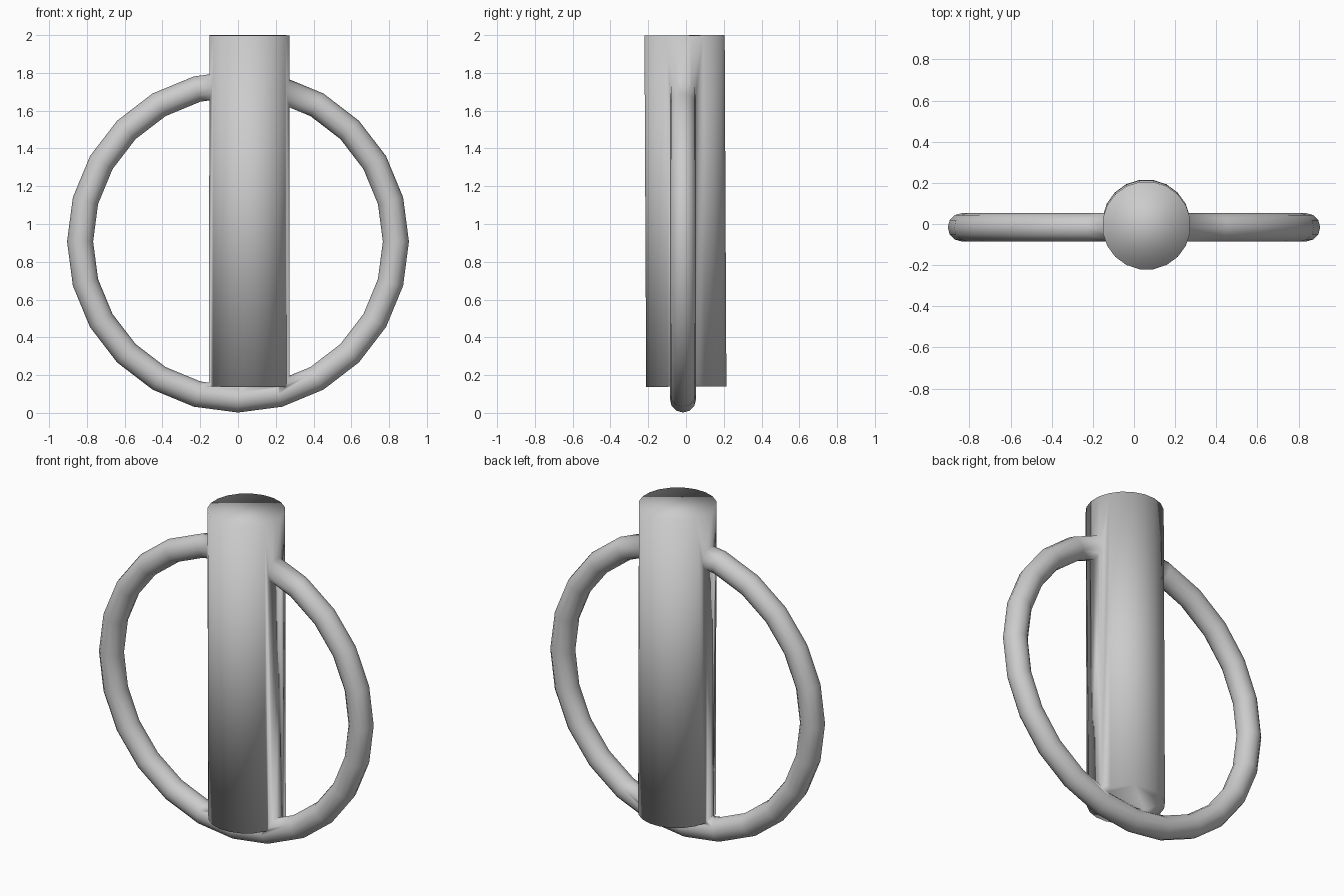
import bpy
from math import radians

if "Cube" in bpy.data.objects:
    bpy.data.objects.remove(bpy.data.objects["Cube"])

# Thin upright ring, 24 segments around
bpy.ops.mesh.primitive_torus_add(
    major_segments=24, minor_segments=12,
    major_radius=0.836, minor_radius=0.069,
    location=(0, -0.016, 0.907), rotation=(radians(90), 0, 0))
ring = bpy.context.object
ring.name = "ring"

# Off-centre post, leaning very slightly towards the front
bpy.ops.mesh.primitive_cylinder_add(
    vertices=20, radius=0.215, depth=1.86,
    location=(0.06, -0.003, 1.069), rotation=(0.005, 0, radians(9)))
post = bpy.context.object
post.name = "post_with_ring"

for part in (ring, post):
    for face in part.data.polygons:
        face.use_smooth = True

# Fuse the ring into the post as one continuous surface
union = post.modifiers.new("fuse_ring", 'BOOLEAN')
union.operation = 'UNION'
union.solver = 'EXACT'
union.object = ring
bpy.context.view_layer.objects.active = post
bpy.ops.object.modifier_apply(modifier=union.name)
bpy.data.objects.remove(ring, do_unlink=True)

# Soft shading over the whole fused body
for face in post.data.polygons:
    face.use_smooth = True
